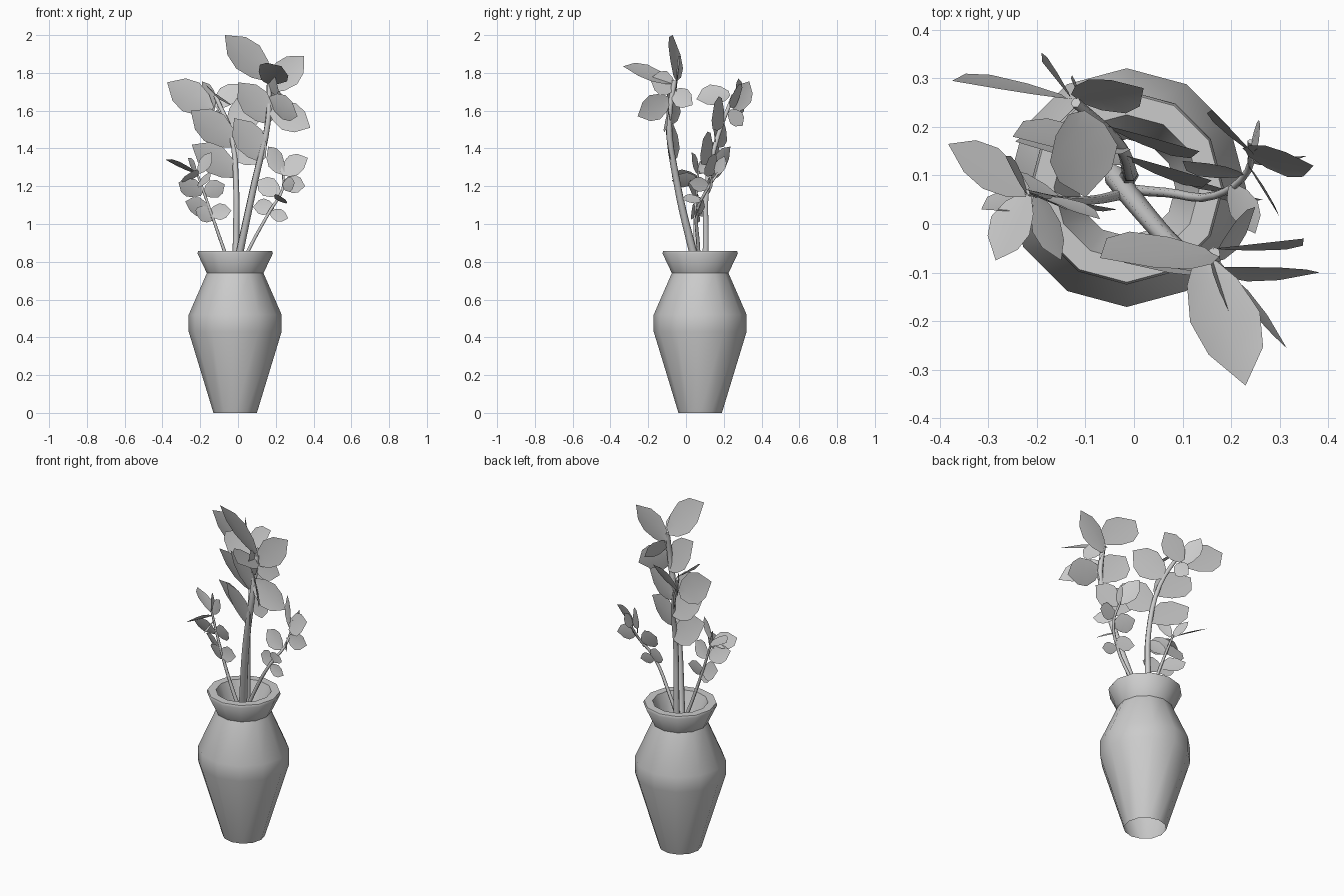
import bpy, bmesh
from math import cos, sin, pi
from mathutils import Vector


def finish(name, bm, angle=0.8):
    me = bpy.data.meshes.new(name)
    bm.to_mesh(me)
    bm.free()
    ob = bpy.data.objects.new(name, me)
    bpy.context.collection.objects.link(ob)
    bpy.ops.object.select_all(action='DESELECT')
    ob.select_set(True)
    bpy.context.view_layer.objects.active = ob
    bpy.ops.object.shade_smooth_by_angle(angle=angle)
    return ob


# Vase: twelve-sided turned profile with a thick lip, open through the bottom
def vase(cx, cy, profile, sides=12):
    bm = bmesh.new()
    rings = [[bm.verts.new((cx + r * cos(2 * pi * i / sides),
                            cy + r * sin(2 * pi * i / sides), z))
              for i in range(sides)] for r, z in profile]
    for a, b in zip(rings, rings[1:]):
        for i in range(sides):
            j = (i + 1) % sides
            bm.faces.new((a[i], a[j], b[j], b[i]))
    return finish("vase", bm)


vase(-0.015, 0.075, [(0.115, 0), (0.246, 0.43), (0.246, 0.52), (0.15, 0.74),
                     (0.2, 0.845), (0.195, 0.858), (0.15, 0.858), (0.1, 0.72)])


# Stems: tapered bevelled curves
def stem(name, pts, radius):
    cu = bpy.data.curves.new(name, 'CURVE')
    cu.dimensions = '3D'
    cu.bevel_depth = radius
    cu.bevel_resolution = 1
    cu.resolution_u = 4
    cu.use_fill_caps = True
    sp = cu.splines.new('BEZIER')
    sp.bezier_points.add(len(pts) - 1)
    for i, (bp, p) in enumerate(zip(sp.bezier_points, pts)):
        bp.co = p
        bp.handle_left_type = bp.handle_right_type = 'AUTO'
        bp.radius = 1 - 0.45 * i / (len(pts) - 1)
    ob = bpy.data.objects.new(name, cu)
    bpy.context.collection.objects.link(ob)


stem("front_tall_stem", [(-0.04, 0.1, 0.62), (0.015, 0.03, 0.88), (0.09, -0.05, 1.23),
                         (0.16, -0.09, 1.55), (0.165, -0.06, 1.76)], 0.024)
stem("back_tall_stem", [(-0.01, 0.1, 0.7), (-0.01, 0.105, 0.9), (-0.01, 0.11, 1.2),
                        (-0.035, 0.17, 1.47), (-0.12, 0.25, 1.68)], 0.02)
stem("left_short_stem", [(-0.03, 0.06, 0.74), (-0.08, 0.05, 0.88), (-0.15, 0.05, 1.08),
                         (-0.22, 0.065, 1.28)], 0.011)
stem("right_short_stem", [(0.0, 0.07, 0.74), (0.065, 0.065, 0.88), (0.17, 0.06, 1.07),
                          (0.235, 0.11, 1.18), (0.24, 0.17, 1.27)], 0.011)


# Leaves: pointed low-poly blades, each given as base, tip, width, facing direction
def leaves(name, items):
    bm = bmesh.new()
    for base, tip, width, facing in items:
        base, tip = Vector(base), Vector(tip)
        along = tip - base
        side = along.cross(Vector(facing)).normalized()
        normal = side.cross(along).normalized()
        rows = []
        for t, w in ((0, 0.12), (0.2, 0.36), (0.48, 0.5), (0.74, 0.39), (1, 0)):
            mid = base + along * t
            lift = normal * width * w * 0.12
            rows.append([bm.verts.new(mid + side * width * w * s + lift * abs(s))
                         for s in (-1, 0, 1)] if w else [bm.verts.new(mid)])
        for a, b in zip(rows, rows[1:]):
            for k in (0, 1):
                if len(b) == 3:
                    bm.faces.new((a[k], a[k + 1], b[k + 1], b[k]))
                else:
                    bm.faces.new((a[k], a[k + 1], b[0]))
    finish(name, bm, 0.6)


F = (0.1, -1, 0.15)          # faces the viewer
B = (0.35, 1, 0.28)          # faces up and back
L = (-0.3, 0.8, 0.5)         # faces up, back and left
leaves("front_tall_leaves", [
    ((0.16, -0.06, 1.77), (-0.07, -0.07, 2.0), 0.19, B),
    ((0.14, -0.07, 1.75), (0.23, -0.333, 1.835), 0.17, (0.6, 0.1, 1)),
    ((0.17, -0.05, 1.71), (0.35, -0.03, 1.89), 0.16, F),
    ((0.165, -0.09, 1.62), (0.383, -0.10, 1.51), 0.16, F),
    ((0.17, -0.08, 1.54), (0.0, -0.07, 1.75), 0.18, B),
    ((0.165, -0.09, 1.66), (0.315, -0.256, 1.57), 0.14, (1, 1, 0.3)),
    ((0.165, -0.07, 1.7), (0.25, 0.035, 1.63), 0.11, (0.6, -0.6, 0.4)),
    ((0.16, -0.06, 1.72), (0.2, -0.19, 1.77), 0.14, (1, 0.3, 0.3)),
    ((0.13, -0.08, 1.34), (-0.02, -0.08, 1.56), 0.18, B)])

leaves("back_tall_leaves", [
    ((-0.14, 0.26, 1.6), (-0.375, 0.295, 1.75), 0.18, (0.2, 1, 0.15)),
    ((-0.12, 0.23, 1.69), (-0.1, 0.055, 1.66), 0.18, (0.7, -0.3, 0.8)),
    ((-0.13, 0.26, 1.6), (-0.19, 0.335, 1.755), 0.12, (1, 0.6, 0)),
    ((-0.12, 0.26, 1.62), (0.02, 0.28, 1.74), 0.13, (-0.2, -1, 0.7)),
    ((-0.1, 0.23, 1.6), (-0.13, 0.3, 1.52), 0.09, (1, 0.2, 0.2)),
    ((-0.02, 0.16, 1.42), (-0.25, 0.18, 1.6), 0.19, B),
    ((-0.01, 0.13, 1.26), (-0.245, 0.17, 1.42), 0.17, B),
    ((-0.05, 0.2, 1.53), (0.135, 0.15, 1.64), 0.19, (0, -1, 0.3)),
    ((-0.02, 0.14, 1.35), (0.16, 0.09, 1.45), 0.19, (0, -1, 0.3))])

leaves("left_short_leaves", [
    ((-0.22, 0.065, 1.27), (-0.383, 0.165, 1.34), 0.1, (-0.2, 0.5, 0.8)),
    ((-0.22, 0.065, 1.27), (-0.265, 0.14, 1.35), 0.07, (1, 0.4, 0.2)),
    ((-0.21, 0.06, 1.27), (-0.14, 0.03, 1.38), 0.07, (0.4, 0.9, 0)),
    ((-0.22, 0.06, 1.25), (-0.285, -0.075, 1.25), 0.11, (-0.4, 0.4, 0.7)),
    ((-0.2, 0.06, 1.23), (-0.15, -0.075, 1.23), 0.1, (-0.8, -0.1, 0.6)),
    ((-0.19, 0.055, 1.16), (-0.315, 0.03, 1.22), 0.11, L),
    ((-0.18, 0.055, 1.16), (-0.07, 0.01, 1.21), 0.1, B),
    ((-0.15, 0.05, 1.06), (-0.28, 0.1, 1.12), 0.11, L),
    ((-0.15, 0.05, 1.06), (-0.035, 0.03, 1.07), 0.09, F),
    ((-0.22, 0.06, 1.08), (-0.125, 0.05, 1.02), 0.09, L)])

leaves("right_short_leaves", [
    ((0.23, 0.15, 1.27), (0.37, 0.12, 1.35), 0.13, (0, -0.8, 0.5)),
    ((0.24, 0.15, 1.27), (0.16, 0.235, 1.41), 0.11, (-0.6, -0.7, 0.1)),
    ((0.24, 0.16, 1.26), (0.26, 0.205, 1.36), 0.06, (1, 0, 0)),
    ((0.24, 0.13, 1.22), (0.355, 0.14, 1.2), 0.1, F),
    ((0.235, 0.12, 1.2), (0.3, 0.015, 1.22), 0.08, (1, 0.6, 0)),
    ((0.22, 0.1, 1.16), (0.1, 0.13, 1.23), 0.11, F),
    ((0.2, 0.08, 1.13), (0.25, -0.02, 1.13), 0.08, (0.6, 0.2, 0.8)),
    ((0.19, 0.07, 1.09), (0.08, 0.1, 1.09), 0.09, F),
    ((0.17, 0.06, 1.06), (0.265, 0.05, 1.03), 0.07, F)])
